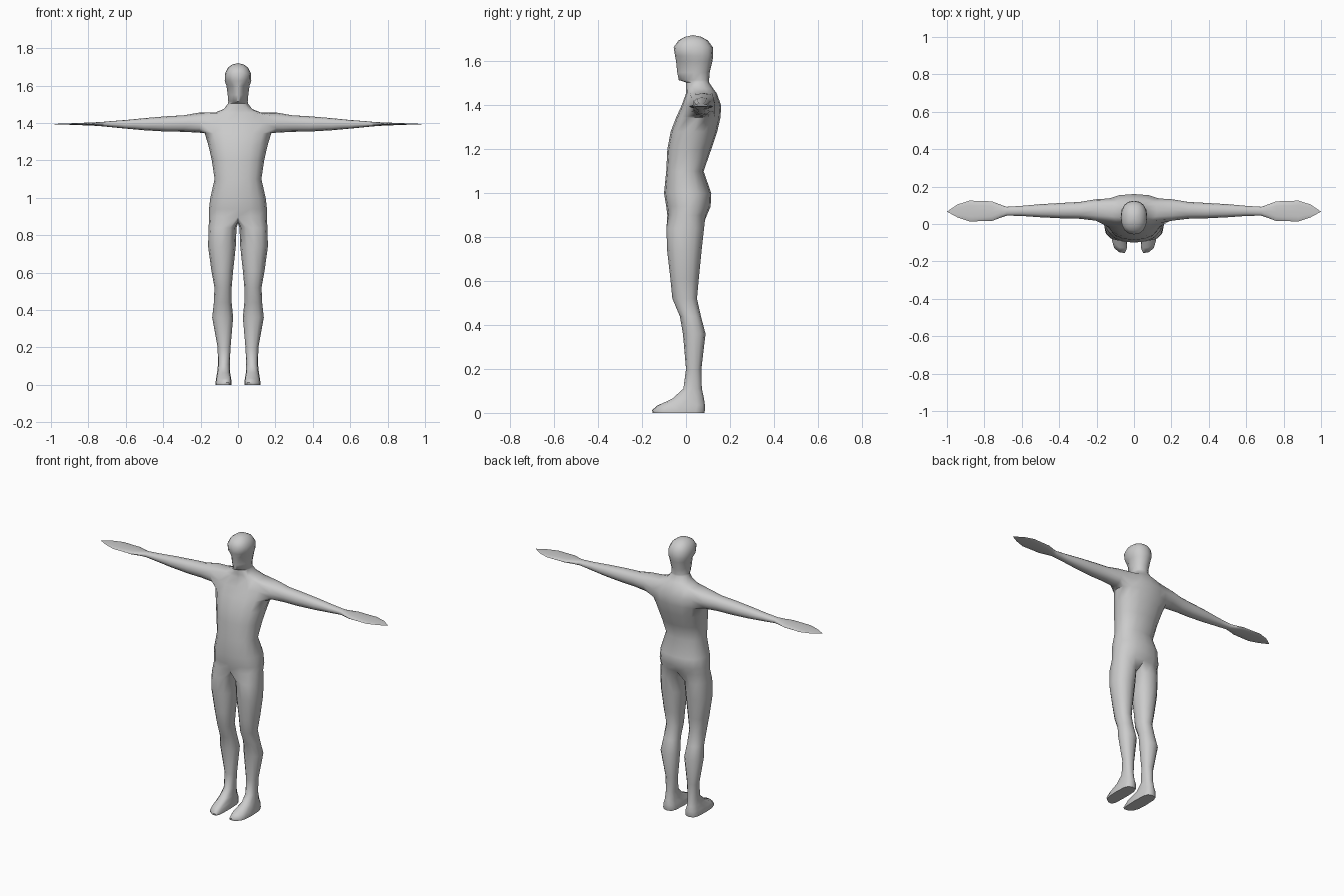
import bpy, bmesh, math
from mathutils import Vector

old = bpy.data.objects.get("Cube")
if old:
    bpy.data.objects.remove(old, do_unlink=True)

skin = bpy.data.materials.new("light grey")
skin.use_nodes = True
GREY = (0.6, 0.6, 0.6, 1)
skin.diffuse_color = GREY
skin.node_tree.nodes["Principled BSDF"].inputs["Base Color"].default_value = GREY

bm = bmesh.new()


def oval(n, lo_u, hi_u, lo_v, hi_v, power=0.9, taper=0):
    """Rounded section spanning two ranges; taper narrows the low-v side."""
    pts = []
    for k in range(n):
        a = 2 * math.pi * k / n
        c, s = math.cos(a), math.sin(a)
        u = math.copysign(abs(c) ** power, c) if abs(c) > 1e-6 else 0
        v = math.copysign(abs(s) ** power, s) if abs(s) > 1e-6 else 0
        u *= 1 - taper * max(0, -s)
        pts.append(((lo_u + hi_u) / 2 + u * (hi_u - lo_u) / 2,
                    (lo_v + hi_v) / 2 + v * (hi_v - lo_v) / 2))
    return pts


def loft(rings):
    """Skin consecutive rings of points; return the vertex rings."""
    rows = [[bm.verts.new(p) for p in r] for r in rings]
    n = len(rows[0])
    for a, b in zip(rows, rows[1:]):
        for k in range(n):
            bm.faces.new((a[k], a[(k + 1) % n], b[(k + 1) % n], b[k]))
    return rows


def loop_edges(verts):
    pairs = zip(verts, verts[1:] + verts[:1])
    return [bm.edges.get(p) or bm.edges.new(p) for p in pairs]


def join(a, b):
    bmesh.ops.bridge_loops(bm, edges=loop_edges(a) + loop_edges(b))


# Torso, neck and head: z, half width, front y, back y, front taper
TRUNK = [
    (0.90, 0.155, -0.085, 0.095, 0), (0.94, 0.155, -0.09, 0.112, 0),
    (1.00, 0.148, -0.10, 0.115, 0), (1.10, 0.125, -0.09, 0.08, 0),
    (1.20, 0.14, -0.085, 0.115, 0), (1.28, 0.158, -0.07, 0.142, 0),
    (1.345, 0.178, -0.045, 0.157, 0), (1.40, 0.18, -0.02, 0.16, 0),
    (1.455, 0.125, 0.00, 0.14, 0), (1.475, 0.075, 0.00, 0.125, 0),
    (1.505, 0.053, 0.00, 0.105, 0.2), (1.515, 0.052, -0.033, 0.105, 0.6),
    (1.55, 0.055, -0.04, 0.108, 0.5), (1.60, 0.062, -0.045, 0.12, 0.45),
    (1.625, 0.071, -0.05, 0.124, 0.1), (1.665, 0.069, -0.056, 0.122, 0),
    (1.695, 0.055, -0.035, 0.10, 0), (1.712, 0.032, -0.005, 0.07, 0),
]
N = 16
trunk = loft([[(x, y, z) for x, y in oval(N, -w, w, f, b, 0.87, t)]
              for z, w, f, b, t in TRUNK])
crown = bm.verts.new((0, 0.032, 1.72))
top = trunk[-1]
for k in range(N):
    bm.faces.new((top[k], top[(k + 1) % N], crown))

# Crotch strip dividing the pelvis into two leg openings
hips = trunk[0]
front, back = hips[3 * N // 4], hips[N // 4]
strip = [bm.verts.new((0, y, z)) for y, z in ((-0.05, 0.875), (0.0, 0.865), (0.055, 0.87))]

# Arms: x, front y, back y, low z, high z
ARM = [
    (0.205, 0.018, 0.132, 1.348, 1.456), (0.29, 0.028, 0.118, 1.353, 1.441),
    (0.38, 0.03, 0.113, 1.354, 1.436), (0.50, 0.036, 0.106, 1.361, 1.426),
    (0.60, 0.043, 0.097, 1.37, 1.416), (0.68, 0.045, 0.092, 1.378, 1.41),
    (0.71, 0.035, 0.102, 1.381, 1.407), (0.76, 0.016, 0.121, 1.385, 1.404),
    (0.88, 0.014, 0.125, 1.39, 1.399), (0.945, 0.036, 0.104, 1.392, 1.397),
]

# Legs: z, inner x, outer x, front y, back y
LEG = [
    (0.84, 0.008, 0.157, -0.089, 0.082), (0.74, 0.012, 0.16, -0.086, 0.071),
    (0.61, 0.026, 0.142, -0.071, 0.058), (0.52, 0.034, 0.126, -0.062, 0.05),
    (0.44, 0.034, 0.129, -0.028, 0.068), (0.36, 0.026, 0.138, -0.014, 0.089),
    (0.20, 0.04, 0.109, 0.00, 0.07), (0.11, 0.044, 0.107, -0.012, 0.072),
    (0.065, 0.042, 0.112, -0.062, 0.082), (0.035, 0.037, 0.117, -0.125, 0.086),
    (0.012, 0.034, 0.12, -0.152, 0.086), (0.0, 0.034, 0.12, -0.148, 0.083),
]


def leg_ring(side, z, inner, outer, f, b):
    foot = z < 0.05
    pts = oval(12, inner, outer, f, b, 0.6 if foot else 0.9)
    mid = (inner + outer) / 2
    # Toes slant back toward the outer edge
    return [(side * x, y + (0.45 * (x - mid) if foot and y < -0.05 else 0), z)
            for x, y in pts]


for side in (1, -1):
    # Open the shoulder and join the arm to it
    idx = [k % N if side > 0 else (N // 2 - k) % N for k in range(-2, 3)]
    low, mid, high = ([trunk[r][k] for k in idx] for r in (6, 7, 8))
    patch = set(low + mid + high)
    faces = [f for f in bm.faces if all(v in patch for v in f.verts)]
    bmesh.ops.delete(bm, geom=faces, context='FACES_ONLY')
    inside = mid[1:4]
    bmesh.ops.delete(bm, geom=inside, context='VERTS')
    rim = low + [mid[4]] + high[::-1] + [mid[0]]
    arm = loft([[(side * x, y, z) for y, z in oval(12, f, b, lo, hi)]
                for x, f, b, lo, hi in ARM])
    join(rim, arm[0])
    tip = bm.verts.new((side, 0.066, 1.394))
    for k in range(12):
        bm.faces.new((arm[-1][k], arm[-1][(k + 1) % 12], tip))

    # Leg and foot
    half = [hips[k % N] if side > 0 else hips[(N // 2 - k) % N]
            for k in range(-N // 4, N // 4 + 1)]
    leg = loft([leg_ring(side, *row) for row in LEG])
    join(half + strip[::-1], leg[0])
    bm.faces.new(leg[-1])

bmesh.ops.recalc_face_normals(bm, faces=bm.faces[:])
mesh = bpy.data.meshes.new("human_body")
bm.to_mesh(mesh)
bm.free()
mesh.materials.append(skin)
body = bpy.data.objects.new("human_body", mesh)
bpy.context.collection.objects.link(body)

# Smooth skin with sharp soles and hand edges
bpy.ops.object.select_all(action='DESELECT')
body.select_set(True)
bpy.context.view_layer.objects.active = body
bpy.ops.object.shade_smooth_by_angle(angle=math.radians(60))
